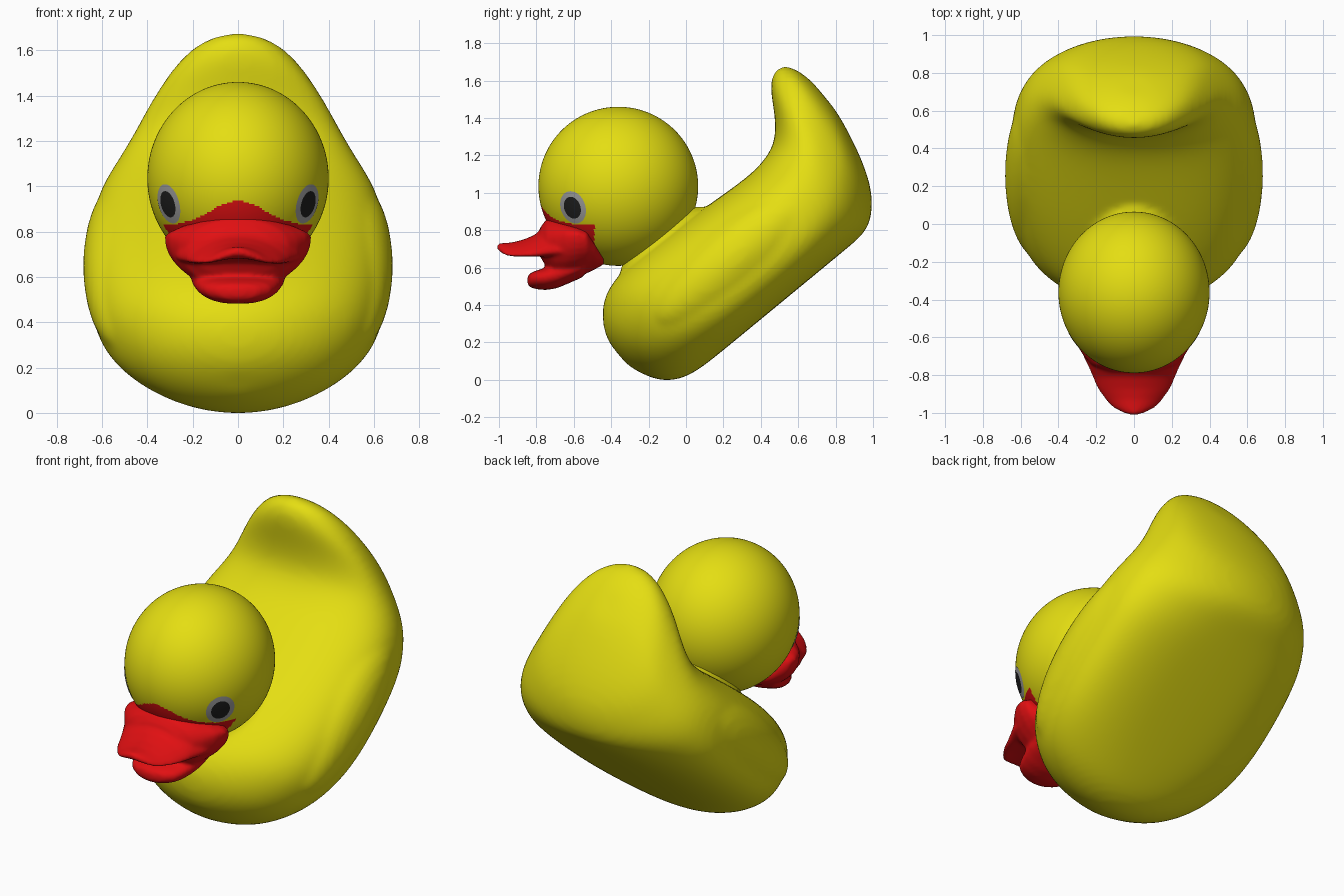
import bpy, bmesh, math
from mathutils import Vector, Matrix
from mathutils.bvhtree import BVHTree

if "Cube" in bpy.data.objects:
    bpy.data.objects.remove(bpy.data.objects["Cube"])

TILT = math.radians(39.5)          # the body leans nose-down by this angle
HEAD_C = Vector((0, -0.362, 1.035))
HEAD_R = Vector((0.4, 0.427, 0.425))


def material(name, rgb):
    m = bpy.data.materials.new(name)
    m.diffuse_color = (*rgb, 1)
    m.use_nodes = True
    m.node_tree.nodes["Principled BSDF"].inputs["Base Color"].default_value = m.diffuse_color
    return m


YELLOW = material("yellow", (0.78, 0.73, 0.006))
RED = material("red", (0.75, 0.005, 0.006))
GREY = material("eye grey", (0.36, 0.36, 0.36))
BLACK = material("pupil black", (0.014, 0.014, 0.014))


def finish(bm, name, *mats):
    bmesh.ops.recalc_face_normals(bm, faces=bm.faces)
    for f in bm.faces:
        f.smooth = True
    me = bpy.data.meshes.new(name)
    bm.to_mesh(me)
    bm.free()
    ob = bpy.data.objects.new(name, me)
    bpy.context.collection.objects.link(ob)
    for m in mats:
        me.materials.append(m)
    return ob


def section(w, lo, mid, hi, n_up=2.0, n_low=2.0, sides=32):
    """Closed superellipse as (x, height) pairs, widest at height mid."""
    pts = []
    for i in range(sides):
        t = 2 * math.pi * i / sides
        c, s = math.cos(t), math.sin(t)
        n = n_up if s > 0 else n_low
        h = (hi - mid) if s > 0 else (lo - mid)
        pts.append((math.copysign(w * abs(c) ** (2 / n), c),
                    mid + h * abs(s) ** (2 / n)))
    return pts


def loft(bm, rings):
    rows = [[bm.verts.new(p) for p in r] for r in rings]
    k = len(rows[0])
    for a, b in zip(rows, rows[1:]):
        for i in range(k):
            bm.faces.new((a[i], a[(i + 1) % k], b[(i + 1) % k], b[i]))
    for r in (rows[0], rows[-1]):
        centre = bm.verts.new(sum((v.co for v in r), Vector()) / k)
        for i in range(k):
            bm.faces.new((r[i], r[(i + 1) % k], centre))


def ellipsoid(bm, centre, radii, seg=48, rings=32):
    m = Matrix.Translation(centre) @ Matrix.Diagonal((*radii, 1))
    bmesh.ops.create_uvsphere(bm, u_segments=seg, v_segments=rings, radius=1, matrix=m)


def apply_mods(ob):
    bpy.context.view_layer.objects.active = ob
    for m in list(ob.modifiers):
        bpy.ops.object.modifier_apply(modifier=m.name)


def fuse(ob, voxel, softness):
    """Fuse overlapping shells into one skin and soften the joins."""
    r = ob.modifiers.new("merge", 'REMESH')
    r.mode, r.voxel_size, r.use_smooth_shade = 'VOXEL', voxel, True
    s = ob.modifiers.new("soften", 'SMOOTH')
    s.factor, s.iterations = 0.5, softness
    apply_mods(ob)
    for p in ob.data.polygons:
        p.use_smooth = True


# Body: sections along the tilted axis (position, half width, bottom, widest, top, squareness up, down)
stations = [
    (-0.187, 0.07, 0.27, 0.34, 0.42, 2.0, 2.0),
    (-0.165, 0.20, 0.20, 0.34, 0.49, 2.0, 2.0),
    (-0.12, 0.32, 0.11, 0.34, 0.56, 2.0, 2.0),
    (-0.06, 0.42, 0.05, 0.33, 0.62, 2.0, 2.0),
    (0.03, 0.515, 0.01, 0.32, 0.66, 2.2, 2.1),
    (0.15, 0.595, 0.0, 0.31, 0.675, 2.4, 2.3),
    (0.35, 0.65, 0.0, 0.30, 0.675, 2.5, 2.8),
    (0.60, 0.665, 0.0, 0.30, 0.66, 2.6, 3.0),
    (0.85, 0.655, 0.0, 0.30, 0.64, 2.6, 3.0),
    (1.00, 0.64, 0.0, 0.30, 0.635, 2.5, 2.8),
    (1.11, 0.61, 0.0, 0.31, 0.655, 2.3, 2.5),
    (1.20, 0.57, 0.0, 0.32, 0.70, 2.1, 2.3),
    (1.28, 0.515, 0.015, 0.34, 0.81, 2.0, 2.1),
    (1.35, 0.455, 0.07, 0.38, 0.94, 2.0, 2.0),
    (1.42, 0.39, 0.16, 0.44, 0.985, 2.0, 2.0),
    (1.475, 0.32, 0.30, 0.54, 0.975, 2.1, 2.0),
    (1.515, 0.23, 0.46, 0.64, 0.92, 2.1, 2.0),
    (1.54, 0.10, 0.60, 0.70, 0.82, 2.0, 2.0),
]
bm = bmesh.new()
loft(bm, [[(x, u, v) for x, v in section(w, lo, mid, hi, n, m)]
          for u, w, lo, mid, hi, n, m in stations])
body = finish(bm, "body", YELLOW)
body.modifiers.new("round", 'SUBSURF').levels = 2
apply_mods(body)

# Wings and neck collar are merged into the body
bm = bmesh.new()
bm.from_mesh(body.data)
for side in (-1, 1):
    ellipsoid(bm, (side * 0.505, 0.62, 0.34), (0.178, 0.55, 0.20))
ellipsoid(bm, (0, 0.375, 0.66), (0.23, 0.28, 0.075))
bm.transform(Matrix.Rotation(TILT, 4, 'X'))
bm.to_mesh(body.data)
bm.free()
fuse(body, 0.02, 6)
low = min(v.co.z for v in body.data.vertices)
body.data.transform(Matrix.Translation((0, 0, -low)))

# Head: yellow with a red patch around the bill
bm = bmesh.new()
ellipsoid(bm, HEAD_C, HEAD_R, seg=200, rings=150)
for f in bm.faces:
    c = f.calc_center_median()
    edge = 0.825 + 0.11 * math.exp(-(c.x / 0.17) ** 2)
    f.material_index = int(c.y < -0.49 and c.z < edge)
head = finish(bm, "head", YELLOW, RED)


# Bill: rows are (y, half width, bottom, widest, top); droop lowers the sides
def bill_part(bm, rows, droop=0.0, n_low=2.0):
    loft(bm, [[(x, y, z - droop * (x / w) ** 2 * min(1, w / 0.15))
               for x, z in section(w, lo, mid, hi, 2.0, n_low, 40)]
              for y, w, lo, mid, hi in rows])


bm = bmesh.new()
# cheeks
bill_part(bm, [
    (-0.435, 0.14, 0.62, 0.65, 0.69), (-0.48, 0.245, 0.595, 0.69, 0.77),
    (-0.53, 0.315, 0.57, 0.76, 0.83), (-0.58, 0.325, 0.55, 0.775, 0.84),
    (-0.64, 0.305, 0.535, 0.77, 0.86), (-0.70, 0.265, 0.54, 0.75, 0.87),
    (-0.745, 0.225, 0.60, 0.735, 0.86), (-0.78, 0.16, 0.66, 0.73, 0.815)])
# upper half
bill_part(bm, [
    (-0.62, 0.29, 0.66, 0.74, 0.82), (-0.70, 0.27, 0.66, 0.735, 0.83),
    (-0.76, 0.24, 0.665, 0.725, 0.82), (-0.81, 0.22, 0.67, 0.715, 0.775),
    (-0.87, 0.195, 0.675, 0.71, 0.75), (-0.93, 0.155, 0.68, 0.705, 0.735),
    (-0.975, 0.11, 0.682, 0.705, 0.732), (-1.0, 0.06, 0.69, 0.708, 0.73),
    (-1.01, 0.02, 0.70, 0.71, 0.722)], 0.045)
# lower half
bill_part(bm, [
    (-0.55, 0.21, 0.55, 0.60, 0.65), (-0.63, 0.205, 0.515, 0.57, 0.64),
    (-0.69, 0.19, 0.49, 0.555, 0.625), (-0.75, 0.17, 0.48, 0.54, 0.60),
    (-0.80, 0.145, 0.485, 0.53, 0.585), (-0.835, 0.095, 0.495, 0.53, 0.57),
    (-0.848, 0.03, 0.515, 0.53, 0.55)], -0.015, 2.6)
bill = finish(bm, "bill", RED)
fuse(bill, 0.009, 14)

# Remove the skin hidden inside neighbouring parts
parts = [body, head, bill]
trees = [BVHTree.FromPolygons([v.co for v in o.data.vertices],
                              [p.vertices for p in o.data.polygons]) for o in parts]
for ob in parts:
    bm = bmesh.new()
    bm.from_mesh(ob.data)
    hidden = []
    for f in bm.faces:
        c = f.calc_center_median()
        for other, tree in zip(parts, trees):
            if other is not ob:
                loc, normal, _, dist = tree.find_nearest(c)
                if dist > 0.02 and (c - loc).dot(normal) < 0:
                    hidden.append(f)
                    break
    bmesh.ops.delete(bm, geom=hidden, context='FACES')
    bm.to_mesh(ob.data)
    bm.free()


# Eyes: thin curved discs lying on the head surface
def eye_disc(name, side, rx, rz, lift, mat):
    d = Vector((side * 0.775, -0.576, -0.27)).normalized()
    a = d.cross(Vector((0, 0, 1))).normalized()
    b = a.cross(d)
    bm = bmesh.new()
    previous = None
    for k in range(5):
        ring = []
        for i in range(32 if k else 1):
            t = 2 * math.pi * i / 32
            p = (d + (a * rx * math.cos(t) + b * rz * math.sin(t)) * k / 4).normalized()
            ring.append(bm.verts.new(HEAD_C + p * lift * HEAD_R))
        for i in range(32 if k else 0):
            j = (i + 1) % 32
            if k == 1:
                bm.faces.new((previous[0], ring[i], ring[j]))
            else:
                bm.faces.new((previous[i], ring[i], ring[j], previous[j]))
        previous = ring
    ob = finish(bm, name, mat)
    if ob.data.polygons[0].normal.dot(d) < 0:
        ob.data.flip_normals()


for side, label in ((-1, "left"), (1, "right")):
    eye_disc(label + "_eye", side, 0.20, 0.215, 1.006, GREY)
    eye_disc(label + "_pupil", side, 0.13, 0.142, 1.010, BLACK)
